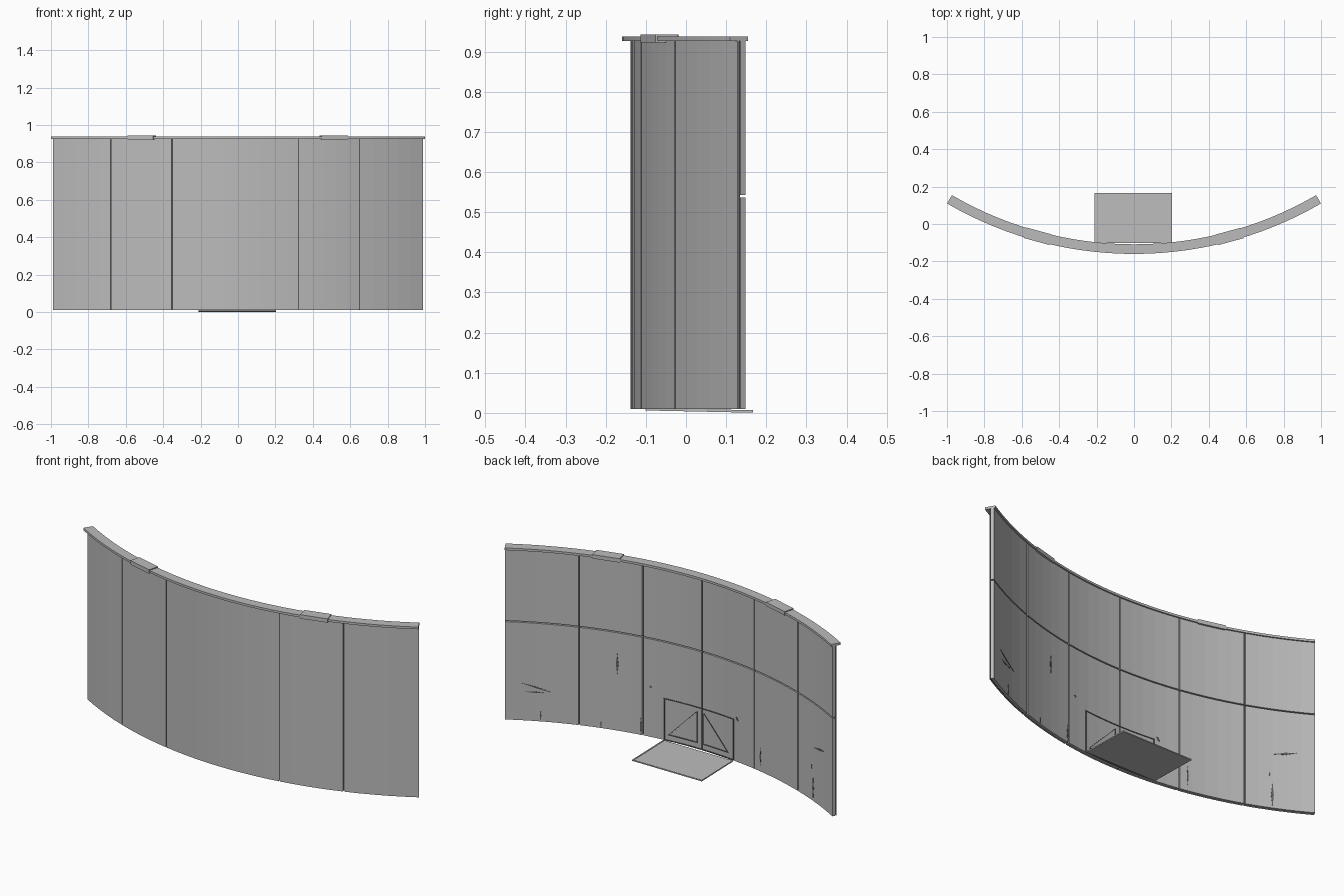
import bpy
import bmesh
from math import sin, cos, radians

cube = bpy.data.objects.get("Cube")
if cube:
    bpy.data.objects.remove(cube)

CENTRE_Y = 1.827          # axis of the curved wall
END = 30.2                # half sweep in degrees
R_FRONT, R_CORE_F, R_CORE_B, R_BACK = 1.965, 1.961, 1.957, 1.943
Z0, Z1, Z_SEAM = 0.01, 0.93, 0.54
GAP = 0.09                # half width of a vertical seam, degrees


def material(name, value):
    m = bpy.data.materials.new(name)
    m.use_nodes = True
    colour = (value, value, value, 1)
    m.diffuse_color = colour
    bsdf = m.node_tree.nodes["Principled BSDF"]
    bsdf.inputs["Base Color"].default_value = colour
    bsdf.inputs["Roughness"].default_value = 0.8
    return m


GREY = material("light grey", 0.5)
DARK = material("seam grey", 0.12)


def polar(r, a, z):
    return (r * sin(radians(a)), CENTRE_Y - r * cos(radians(a)), z)


def finish(name, bm, mat):
    bmesh.ops.recalc_face_normals(bm, faces=bm.faces)
    mesh = bpy.data.meshes.new(name)
    bm.to_mesh(mesh)
    bm.free()
    mesh.materials.append(mat)
    obj = bpy.data.objects.new(name, mesh)
    bpy.context.collection.objects.link(obj)
    return obj


def arc_block(name, r0, r1, a0, a1, z0, z1, mat=GREY):
    """Curved bar: a rectangle swept around the wall axis."""
    bm = bmesh.new()
    steps = max(1, round(abs(a1 - a0) / 2))
    rings = []
    for i in range(steps + 1):
        a = a0 + (a1 - a0) * i / steps
        corners = ((r0, z0), (r1, z0), (r1, z1), (r0, z1))
        rings.append([bm.verts.new(polar(r, a, z)) for r, z in corners])
    for p, q in zip(rings, rings[1:]):
        for j in range(4):
            k = (j + 1) % 4
            bm.faces.new((p[j], p[k], q[k], q[j]))
    bm.faces.new(rings[0])
    bm.faces.new(rings[-1])
    return finish(name, bm, mat)


def plate(name, outline, r0, r1, mat):
    """Thin prism laid on the wall, outline given as (angle, height)."""
    bm = bmesh.new()
    near = [bm.verts.new(polar(r0, a, z)) for a, z in outline]
    far = [bm.verts.new(polar(r1, a, z)) for a, z in outline]
    bm.faces.new(near)
    bm.faces.new(far)
    for i in range(len(outline)):
        j = (i + 1) % len(outline)
        bm.faces.new((near[i], near[j], far[j], far[i]))
    return finish(name, bm, mat)


def box(name, location, size, rotation=(0, 0, 0)):
    bm = bmesh.new()
    bmesh.ops.create_cube(bm, size=1)
    bmesh.ops.scale(bm, vec=size, verts=bm.verts)
    obj = finish(name, bm, GREY)
    obj.location = location
    obj.rotation_euler = rotation
    return obj


# Dark core seen through the seams
arc_block("wall_core", R_CORE_B, R_CORE_F, -END + 0.1, END - 0.1, Z0 + 0.004, Z1, DARK)

# Front skin: five panels, the middle one double width
front_edges = [-END, -20.2, -10.3, 9.5, 19.3, END]
for i, (a, b) in enumerate(zip(front_edges, front_edges[1:])):
    arc_block(f"front_panel_{i + 1}", R_CORE_F, R_FRONT,
              a + GAP * (a > -END), b - GAP * (b < END), Z0, Z1)

# Back skin: six columns in two rows
back_edges = [-END, -20.2, -10.3, -0.4, 9.5, 19.3, END]
for i, (a, b) in enumerate(zip(back_edges, back_edges[1:])):
    for row, z0, z1 in (("lower", Z0, Z_SEAM - 0.003), ("upper", Z_SEAM + 0.003, Z1)):
        arc_block(f"back_panel_{row}_{i + 1}", R_BACK, R_CORE_B,
                  a + GAP * (a > -END), b - GAP * (b < END), z0, z1)

# Top rail and its two joint clips
arc_block("top_rail", 1.9355, 1.987, -END, END, 0.926, 0.938)
for side, a in (("right", -15.2), ("left", 15.1)):
    box(f"rail_clip_{side}", polar(1.961, a, 0.9325), (0.142, 0.058, 0.021),
        (0, 0, radians(a)))

# Hatch door lowered to the ground behind the wall, with a raised rim
TILT = (radians(-1.2), 0, 0)
box("hatch_door", (-0.003, 0.033, 0.0055), (0.415, 0.267, 0.0045), TILT)
for s in (-1, 1):
    box("hatch_rim_side", (-0.003 + s * 0.204, 0.033, 0.0075), (0.007, 0.267, 0.004), TILT)
box("hatch_rim_end", (-0.003, 0.162, 0.0047), (0.415, 0.007, 0.004), TILT)

# Hatch frame on the back skin
R_TRIM = R_BACK - 0.003
HA, HB, HZ = -6.2, 6.0, 0.235
arc_block("hatch_frame_top", R_TRIM, R_BACK, HA, HB, HZ - 0.005, HZ, DARK)
arc_block("hatch_frame_bottom", R_TRIM, R_BACK, HA, HB, Z0, Z0 + 0.005, DARK)
for a in (HA, HB):
    arc_block("hatch_frame_side", R_TRIM, R_BACK, a - 0.08, a + 0.08, Z0, HZ, DARK)

# Triangular bracing inside the frame
for s in (-1, 1):
    top, low, out = (s * 0.6 - 0.2, 0.21), (s * 0.6 - 0.2, 0.04), (s * 5.3, 0.04)
    for (a, z), (b, w) in ((top, low), (low, out), (top, out)):
        da, dz = (0, 0.005) if z == w else (0.14, 0)
        plate("hatch_brace", [(a, z), (b, w), (b + da, w + dz), (a + da, z + dz)],
              R_BACK - 0.002, R_BACK + 0.002, DARK)

# Scratches and cracks: slim slivers as (angle, height, half width, half height, lean)
scars = [
    (25.5, 0.19, 2.2, 0.004, 0.02), (25.8, 0.165, 1.4, 0.004, 0.0),
    (25.0, 0.04, 0.12, 0.03, 0.0), (16.0, 0.03, 0.12, 0.02, 0.0),
    (13.5, 0.37, 0.2, 0.055, 0.0), (8.2, 0.28, 0.25, 0.008, 0.0),
    (9.8, 0.055, 0.15, 0.045, 0.0), (-6.9, 0.24, 0.3, 0.01, 0.01),
    (-11.6, 0.09, 0.15, 0.05, 0.0), (-24.2, 0.08, 0.2, 0.065, 0.0),
    (-23.8, 0.19, 0.12, 0.015, 0.0), (-26.0, 0.31, 1.6, 0.006, -0.01),
]
for a, z, w, h, lean in scars:
    plate("wall_scratch", [(a - w, z - lean), (a, z - h), (a + w, z + lean), (a, z + h)],
          R_BACK - 0.0015, R_BACK + 0.002, DARK)
